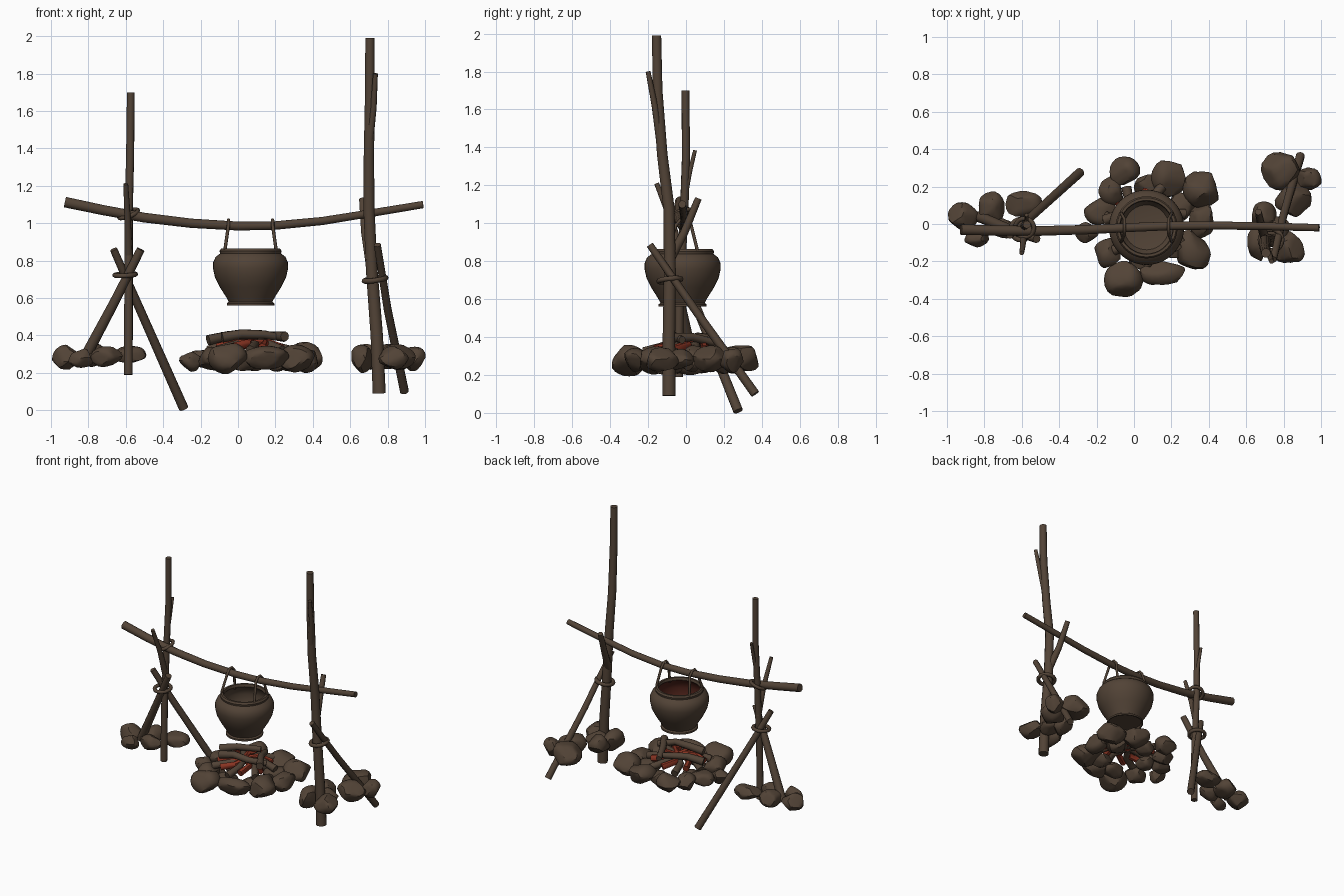
import bpy, bmesh, math, random
from mathutils import Vector

if "Cube" in bpy.data.objects:
    bpy.data.objects.remove(bpy.data.objects["Cube"])

random.seed(4)


def material(name, col):
    m = bpy.data.materials.new(name)
    m.diffuse_color = (*col, 1)
    m.use_nodes = True
    m.node_tree.nodes["Principled BSDF"].inputs["Base Color"].default_value = m.diffuse_color
    return m


BROWN = material("weathered brown", (0.084, 0.056, 0.037))
RED = material("ember red", (0.25, 0.034, 0.016))
DARK_RED = material("dark red", (0.075, 0.016, 0.010))


def finish(bm, name, mat, angle=35):
    bmesh.ops.recalc_face_normals(bm, faces=bm.faces)
    me = bpy.data.meshes.new(name)
    bm.to_mesh(me)
    bm.free()
    ob = bpy.data.objects.new(name, me)
    bpy.context.collection.objects.link(ob)
    me.materials.append(mat)
    bpy.ops.object.select_all(action='DESELECT')
    bpy.context.view_layer.objects.active = ob
    ob.select_set(True)
    bpy.ops.object.shade_smooth_by_angle(angle=math.radians(angle))
    return ob


def tube(name, pts, r0, r1=None, sides=10, closed=False, mat=BROWN):
    """Tapered round stick or rope along a path."""
    r1 = r0 if r1 is None else r1
    pts = [Vector(p) for p in pts]
    n = len(pts)
    bm = bmesh.new()
    rings, side = [], None
    for i, p in enumerate(pts):
        if closed:
            t = (pts[(i + 1) % n] - pts[i - 1]).normalized()
        else:
            t = (pts[min(i + 1, n - 1)] - pts[max(i - 1, 0)]).normalized()
        side = t.orthogonal() if side is None else side - t * side.dot(t)
        side.normalize()
        up = t.cross(side)
        r = r0 + (r1 - r0) * i / (n - 1)
        rings.append([bm.verts.new(p + (side * math.cos(a) + up * math.sin(a)) * r)
                      for a in (2 * math.pi * k / sides for k in range(sides))])
    for i in range(n if closed else n - 1):
        a, b = rings[i], rings[(i + 1) % n]
        for k in range(sides):
            j = (k + 1) % sides
            bm.faces.new((a[k], a[j], b[j], b[k]))
    if not closed:
        bm.faces.new(rings[0])
        bm.faces.new(rings[-1])
    return finish(bm, name, mat, 50)


def loop(name, c, rx, ry, tilt_x, tilt_y, r=0.014):
    """Oval rope ring; tilt raises it along x and y."""
    pts = []
    for k in range(20):
        a = 2 * math.pi * k / 20
        x, y = rx * math.cos(a), ry * math.sin(a)
        pts.append((c[0] + x, c[1] + y, c[2] + x * tilt_x + y * tilt_y))
    return tube(name, pts, r, sides=8, closed=True)


def rock(name, x, y, z, rx, ry, rz):
    """Lumpy stone: sphere cut by a few random planes."""
    bm = bmesh.new()
    bmesh.ops.create_icosphere(bm, subdivisions=3, radius=1.18)
    for _ in range(12):
        d = Vector([random.gauss(0, 1) for _ in range(3)]).normalized()
        h = random.uniform(0.78, 0.98)
        for v in bm.verts:
            over = v.co.dot(d) - h
            if over > 0:
                v.co -= d * over * 0.9
    for v in bm.verts:
        v.co = Vector((x + v.co.x * rx, y + v.co.y * ry, z + v.co.z * rz))
    return finish(bm, name, BROWN, 30)


# left support
tube("left_pole", [(-.587, -.04, .19), (-.585, -.035, .6), (-.585, -.01, 1.05),
                   (-.577, 0, 1.35), (-.573, -.003, 1.7)], .024, .021)
tube("left_pole_twig", [(-.58, 0, 1.17), (-.575, .02, 1.27), (-.575, .048, 1.385)], .014, .01)
tube("left_fork", [(-.585, -.02, .82), (-.59, -.08, 1.02), (-.6, -.155, 1.21)], .022, .013)
tube("left_leg_long", [(-.29, .275, .01), (-.56, .03, .62), (-.665, -.06, .86)], .026, .02)
tube("left_leg_short", [(-.83, .04, .26), (-.66, -.03, .58), (-.52, -.08, .86)], .03, .022)
loop("left_lashing", (-.603, -.03, .725), .056, .056, .05, .1, .013)
loop("left_bar_lashing", (-.585, -.02, 1.05), .05, .05, .35, .3, .012)

# right support
tube("right_pole", [(.755, -.09, .09), (.742, -.09, .4), (.715, -.085, .75), (.70, -.09, 1.08),
                    (.70, -.125, 1.36), (.705, -.15, 1.7), (.705, -.155, 1.99)], .036, .025, 12)
tube("right_pole_branch", [(.705, -.14, 1.45), (.725, -.165, 1.62), (.735, -.2, 1.8)], .02, .013)
tube("right_fork", [(.705, -.09, .8), (.68, -.01, .95), (.665, .065, 1.13)], .026, .018)
tube("right_leg", [(.89, .365, .1), (.8, .05, .54), (.745, -.19, .885)], .024, .019)
loop("right_lashing", (.733, -.085, .70), .058, .058, .15, .1, .014)

# sagging crossbar
tube("crossbar", [(-.925, -.03, 1.113), (-.72, -.035, 1.07), (-.5, -.037, 1.03), (-.25, -.03, 1.0),
                  (0, -.018, .985), (.2, -.01, .988), (.45, -.008, 1.012),
                  (.7, -.012, 1.052), (.99, -.02, 1.1)], .029, .02, 12)

# cooking pot, lathed profile from the underside over the rim to the inner floor
PX, PY, SEG = .067, -.018, 40
profile = [(.0, .575), (.115, .575), (.118, .56), (.127, .56), (.127, .572), (.117, .58), (.13, .605),
           (.165, .66), (.19, .71), (.201, .76), (.2, .79), (.187, .82), (.163, .838),
           (.166, .852), (.158, .864), (.144, .864), (.14, .845), (.17, .815),
           (.183, .77), (.17, .7), (.12, .62), (0, .6)]
bm = bmesh.new()
rings = []
for r, z in profile:
    m = SEG if r else 1
    rings.append([bm.verts.new((PX + r * math.cos(2 * math.pi * k / SEG),
                                PY + r * math.sin(2 * math.pi * k / SEG), z)) for k in range(m)])
for i in range(len(rings) - 1):
    a, b = rings[i], rings[i + 1]
    for k in range(SEG):
        j = (k + 1) % SEG
        if len(a) == 1:
            f = bm.faces.new((a[0], b[j], b[k]))
        elif len(b) == 1:
            f = bm.faces.new((a[k], a[j], b[0]))
        else:
            f = bm.faces.new((a[k], a[j], b[j], b[k]))
        c = f.calc_center_median()
        if 16 <= i <= 18 and (c.x - PX) - (c.y - PY) > -.04:
            f.material_index = 1  # scorched patch on the inner wall
pot = finish(bm, "cooking_pot", BROWN, 40)
pot.data.materials.append(DARK_RED)

# two wire hangers looped over the crossbar
for name, s in (("left_hanger", -1), ("right_hanger", 1)):
    x0, x1 = PX + s * .135, PX + s * .118
    tube(name, [(x0, PY - .075, .83), (x0, PY - .075, .87), (x1, PY - .035, .99), (x1, PY - .012, 1.018),
                (x1, PY + .018, 1.018), (x1, PY + .045, .99), (x0, PY + .075, .87),
                (x0, PY + .075, .83)], .009, sides=8)

# stones: x, y, z, size x, size y, size z
fire_ring = [(-.05, .28, .285, .072, .07, .065), (.19, .25, .28, .085, .09, .065),
             (.365, .19, .285, .09, .09, .07), (.365, .02, .27, .06, .09, .06),
             (.31, -.145, .275, .09, .105, .065), (.15, -.26, .28, .11, .065, .055),
             (-.055, -.3, .28, .09, .09, .075), (-.14, -.15, .275, .07, .075, .055),
             (-.25, -.045, .265, .055, .05, .05), (-.18, .07, .275, .075, .07, .05),
             (-.12, .18, .275, .065, .07, .055), (.07, .21, .26, .07, .06, .05),
             (.25, .09, .265, .075, .075, .05), (.04, -.18, .265, .075, .06, .05),
             (.2, -.12, .26, .07, .06, .045), (-.06, .05, .255, .06, .06, .04)]
left_pile = [(-.92, .04, .28, .075, .065, .06), (-.77, .085, .295, .07, .08, .055),
             (-.84, -.08, .28, .065, .04, .045), (-.59, .11, .295, .085, .075, .05),
             (-.7, -.02, .285, .075, .05, .05)]
right_pile = [(.79, .29, .285, .095, .095, .07), (.935, .24, .28, .06, .06, .06),
              (.85, .13, .285, .085, .095, .06), (.83, -.13, .28, .075, .085, .055),
              (.66, -.1, .275, .055, .09, .065), (.69, .04, .285, .07, .07, .06),
              (.76, -.03, .28, .07, .06, .05)]
for label, group in (("fire_ring", fire_ring), ("left_pile", left_pile), ("right_pile", right_pile)):
    for i, s in enumerate(group):
        rock(f"{label}_stone_{i + 1}", *s)

# firewood leaning into the centre, with glowing sticks between
for i in range(7):
    a = 2 * math.pi * i / 7 + .25
    c, s = math.cos(a), math.sin(a)
    tube(f"firewood_{i + 1}", [(.06 + .22 * c, .22 * s, .32), (.06 + .12 * c - .03 * s, .12 * s + .03 * c, .35),
                               (.06 + .02 * c, .02 * s, .355)], .027, .02, 8)
    a += .45 + random.uniform(-.2, .2)
    c, s = math.cos(a), math.sin(a)
    tube(f"ember_{i + 1}", [(.06 + .18 * c, .18 * s, .335), (.06 + .1 * c - .05 * s, .1 * s + .05 * c, .358),
                            (.06 - .03 * c, -.03 * s, .36)], .024, .02, 7, mat=RED)
tube("top_log_front", [(-.085, -.09, .39), (.02, -.07, .408), (.14, -.08, .405), (.25, -.02, .385)], .028, .02)
tube("top_log_left", [(-.16, .02, .375), (-.05, .06, .4), (.1, .13, .395)], .028, .02)
tube("top_log_right", [(.25, -.1, .395), (.17, .03, .4), (.12, .15, .37)], .026, .02)
